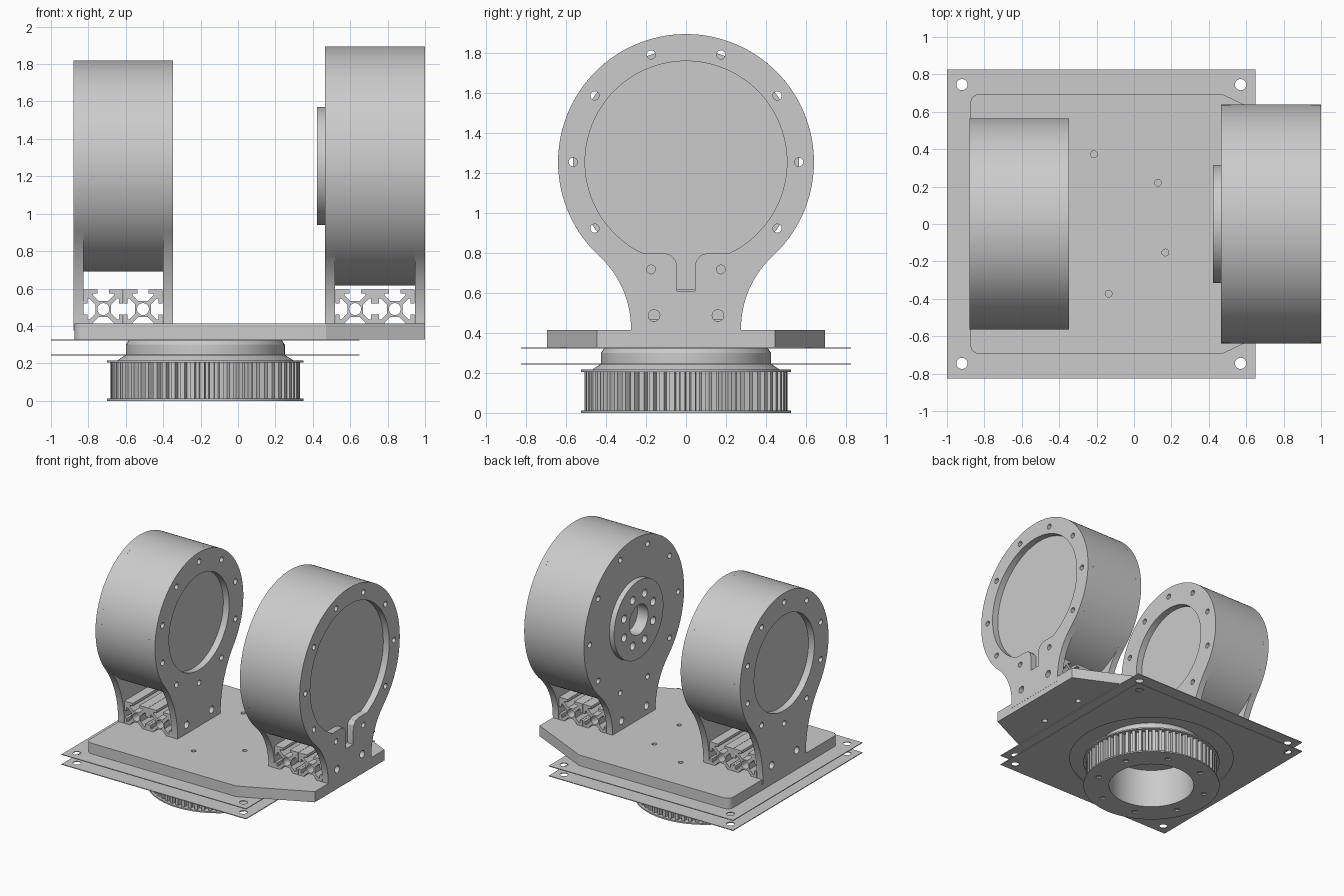
import bpy, bmesh, math
from mathutils import Matrix

if "Cube" in bpy.data.objects:
    bpy.data.objects.remove(bpy.data.objects["Cube"])

metal = bpy.data.materials.new("plain_grey")
metal.use_nodes = True
GREY = (0.6, 0.6, 0.6, 1)
metal.diffuse_color = GREY
metal.node_tree.nodes["Principled BSDF"].inputs["Base Color"].default_value = GREY

# Local profile axes to world, by extrusion direction
FRAMES = {
    "X": Matrix(((0, 0, 1, 0), (1, 0, 0, 0), (0, 1, 0, 0), (0, 0, 0, 1))),
    "Y": Matrix(((1, 0, 0, 0), (0, 0, -1, 0), (0, 1, 0, 0), (0, 0, 0, 1))),
    "Z": Matrix.Identity(4),
}
AXLE = 1.255       # height of both drum centres
SPIN = -0.175      # x of the turntable axis
FOOT, FOOT_Z = 0.275, 0.42


def arc(u, v, r, start=0, end=360, n=96):
    """Points on an arc; a full turn leaves out the repeated last point."""
    steps = n if abs(end - start) == 360 else n + 1
    angles = [math.radians(start + (end - start) * i / n) for i in range(steps)]
    return [(u + r * math.cos(a), v + r * math.sin(a)) for a in angles]


def ring(u, v, r, count, hole, start=0):
    """A bolt circle of round holes."""
    return [arc(cu, cv, hole, n=16) for cu, cv in arc(u, v, r, start, start + 360, count)]


def finish(name, mesh):
    obj = bpy.data.objects.new(name, mesh)
    bpy.context.collection.objects.link(obj)
    mesh.materials.clear()
    mesh.materials.append(metal)
    bpy.ops.object.select_all(action="DESELECT")
    obj.select_set(True)
    bpy.context.view_layer.objects.active = obj
    bpy.ops.object.shade_smooth_by_angle(angle=math.radians(25))
    return obj


def slab(name, axis, low, high, outline, holes=()):
    """Extrude an outline with holes between two positions on an axis."""
    curve = bpy.data.curves.new(name, "CURVE")
    curve.dimensions = "2D"
    curve.fill_mode = "BOTH"
    curve.extrude = (high - low) / 2
    for loop in [outline, *holes]:
        spline = curve.splines.new("POLY")
        spline.points.add(len(loop) - 1)
        for point, (u, v) in zip(spline.points, loop):
            point.co = (u, v, 0, 1)
        spline.use_cyclic_u = True
    temp = bpy.data.objects.new(name + "_profile", curve)
    bpy.context.collection.objects.link(temp)
    depsgraph = bpy.context.evaluated_depsgraph_get()
    mesh = bpy.data.meshes.new_from_object(temp.evaluated_get(depsgraph))
    bpy.data.objects.remove(temp)
    mesh.name = name
    mid = (low + high) / 2
    shift = Matrix.Translation((0, 0, -mid if axis == "Y" else mid))
    mesh.transform(FRAMES[axis] @ shift)
    bm = bmesh.new()
    bm.from_mesh(mesh)
    bmesh.ops.remove_doubles(bm, verts=bm.verts, dist=0.0001)
    bmesh.ops.recalc_face_normals(bm, faces=bm.faces)
    bm.to_mesh(mesh)
    bm.free()
    return finish(name, mesh)


def lathe(name, x, profile):
    """Turn a closed radius/height profile about a vertical axis."""
    bm = bmesh.new()
    verts = [bm.verts.new((r, 0, z)) for r, z in profile]
    edges = [bm.edges.new((verts[i - 1], verts[i])) for i in range(len(verts))]
    bmesh.ops.spin(bm, geom=verts + edges, cent=(0, 0, 0), axis=(0, 0, 1),
                   angle=math.tau, steps=96, use_duplicate=False)
    bmesh.ops.remove_doubles(bm, verts=bm.verts, dist=0.0001)
    bmesh.ops.recalc_face_normals(bm, faces=bm.faces)
    bmesh.ops.translate(bm, verts=bm.verts, vec=(x, 0, 0))
    mesh = bpy.data.meshes.new(name)
    bm.to_mesh(mesh)
    bm.free()
    return finish(name, mesh)


def bracket_outline(r):
    """Round head flowing through tangent fillets into a narrow foot."""
    drop = AXLE - FOOT_Z
    fillet = (FOOT ** 2 + drop ** 2 - r ** 2) / (2 * (r - FOOT))
    turn = math.degrees(math.asin(drop / (r + fillet)))
    head = arc(0, AXLE, r, -turn, 180 + turn)
    left = arc(-FOOT - fillet, FOOT_Z, fillet, turn, 0, 16)
    right = [(-u, v) for u, v in reversed(left)]
    return head + left[1:] + [(-FOOT, 0.375), (FOOT, 0.375)] + right[:-1]


def beam_outline(x, z):
    """Square slotted beam: one corner repeated four times."""
    corner = [(.042, .024), (.074, .056), (.084, .056), (.084, .03), (.105, .03),
              (.105, .105)]
    corner += [(v, u) for u, v in reversed(corner[:-1])]
    points = []
    for _ in range(4):
        points += [(x + u, z + v) for u, v in corner]
        corner = [(-v, u) for u, v in corner]
    return points


def drum_unit(name, low, high, r, inner_cut, outer_cut, inner_is_low):
    """Drum between two footed end plates, on a pair of slotted beams."""
    bolts = ring(0, AXLE, r - 0.075, 10, 0.022, 0 if inner_is_low else 18)
    feet = [arc(s * 0.16, 0.487, 0.029, n=20) for s in (-1, 1)]
    t = 0.053
    outline = bracket_outline(r)
    first, second = (inner_cut, outer_cut) if inner_is_low else (outer_cut, inner_cut)
    slab(name + "_right_end_plate", "X", low, low + t, outline, bolts + feet + [first])
    slab(name + "_left_end_plate", "X", high - t, high, outline, bolts + feet + [second])
    slab(name + "_drum", "X", low + t, high - t, arc(0, AXLE, r, n=128), bolts)
    for i, side in enumerate((-1, 1)):
        x = (low + high) / 2 + side * 0.106
        slab(f"{name}_slotted_beam_{i + 1}", "Y", -FOOT, FOOT,
             beam_outline(x, 0.49), [arc(x, 0.49, 0.032, n=24)])


# Large drum: keyhole recess outside, bored hub inside
notch = [(-.11, -.455), (-.075, -.465), (-.05, -.495), (-.045, -.53), (-.045, -.645)]
notch += [(-u, v) for u, v in reversed(notch)]
keyhole = arc(0, AXLE, 0.505, -64.3, 244.3) + [(u, AXLE + v) for u, v in notch]
bore = arc(0, AXLE, 0.12, n=48)
drum_unit("large", 0.465, 1.0, 0.64, bore, keyhole, True)
slab("large_drum_hub", "X", 0.423, 0.465, arc(0, AXLE, 0.315),
     [bore] + ring(0, AXLE, 0.2, 8, 0.032, 22.5))

# Small drum: round recess on both sides
recess = arc(0, AXLE, 0.385)
drum_unit("small", -0.88, -0.348, 0.565, recess, recess, False)

# Base plate with rounded right corners and tapered left end
base = [(0.47, -0.695), (0.999, -0.445), (0.999, 0.445), (0.47, 0.695)]
base += arc(-0.825, 0.645, 0.05, 90, 180, 8) + arc(-0.825, -0.645, 0.05, 180, 270, 8)
base_holes = ring(SPIN, 0, 0.375, 6, 0.018, 36)
base_holes += [arc(0.73, s * 0.2, 0.022, n=20) for s in (-1, 1)]
slab("base_plate", "Z", 0.328, 0.414, base, base_holes)

# Two thin square sheets with corner holes
sheet = [(-1, -.825), (.65, -.825), (.65, .825), (-1, .825)]
corners = [arc(SPIN + i * 0.745, j * 0.745, 0.03, n=24) for i in (-1, 1) for j in (-1, 1)]
slab("upper_sheet", "Z", 0.322, 0.328, sheet, corners)
slab("lower_sheet", "Z", 0.242, 0.248, sheet, corners + [arc(SPIN, 0, 0.63)])

# Turntable collar
lathe("bearing_collar", SPIN, [(.327, .216), (.47, .216), (.455, .226), (.425, .245),
                               (.425, .3), (.41, .322), (.327, .322)])

# Toothed pulley with two flanges
TEETH = 60
teeth = []
for i in range(TEETH):
    for part, r in ((0, .475), (.35, .475), (.45, .507), (.9, .507)):
        a = math.tau * (i + part) / TEETH
        teeth.append((SPIN + r * math.cos(a), r * math.sin(a)))
pulley_bore = arc(SPIN, 0, 0.327)
slab("pulley_teeth", "Z", 0.011, 0.205, teeth, [pulley_bore])
pulley_bolts = ring(SPIN, 0, 0.425, 8, 0.022, 22.5)
slab("pulley_lower_flange", "Z", 0, 0.011, arc(SPIN, 0, 0.525), [pulley_bore] + pulley_bolts)
slab("pulley_upper_flange", "Z", 0.205, 0.216, arc(SPIN, 0, 0.525), [pulley_bore])
